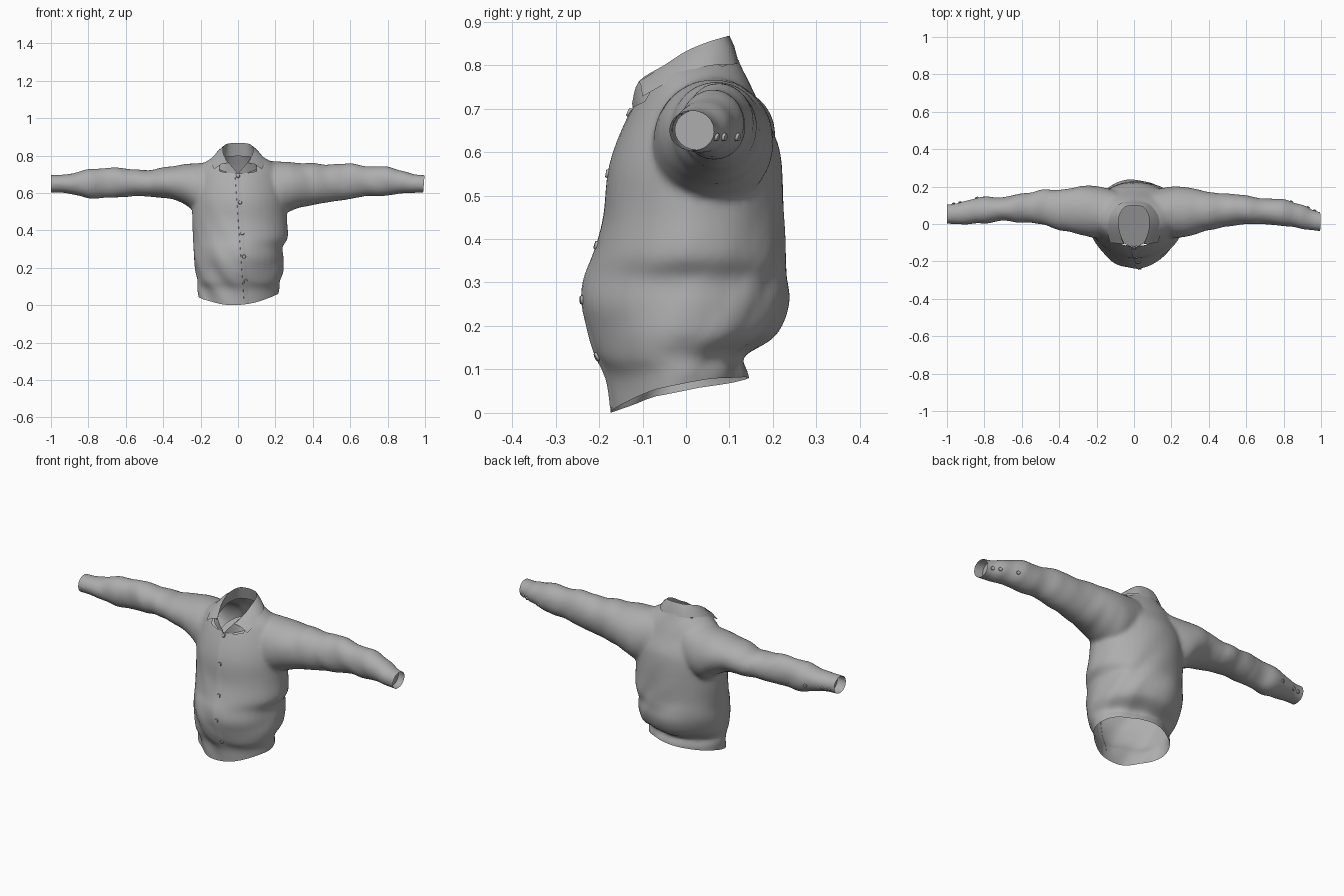
import bpy, bmesh, math
from mathutils import Vector, noise
from mathutils.bvhtree import BVHTree

if "Cube" in bpy.data.objects:
    bpy.data.objects.remove(bpy.data.objects["Cube"])

cloth = bpy.data.materials.new("grey cloth")
cloth.diffuse_color = (0.42, 0.42, 0.42, 1)
cloth.use_nodes = True
cloth.node_tree.nodes["Principled BSDF"].inputs["Base Color"].default_value = cloth.diffuse_color


def add_object(name, bm, angle=50):
    me = bpy.data.meshes.new(name)
    bm.to_mesh(me)
    bm.free()
    ob = bpy.data.objects.new(name, me)
    bpy.context.collection.objects.link(ob)
    me.materials.append(cloth)
    bpy.ops.object.select_all(action='DESELECT')
    ob.select_set(True)
    bpy.context.view_layer.objects.active = ob
    bpy.ops.object.shade_smooth_by_angle(angle=math.radians(angle))
    return ob


def spline(rows, steps):
    """Catmull-Rom samples through equally long rows of numbers."""
    out = []
    for i in range(len(rows) - 1):
        p = [rows[max(0, min(len(rows) - 1, i + k))] for k in (-1, 0, 1, 2)]
        for s in range(steps):
            t = s / steps
            out.append([0.5 * (2 * b + (c - a) * t + (2 * a - 5 * b + 4 * c - d) * t * t
                               + (3 * b - a - 3 * c + d) * t ** 3) for a, b, c, d in zip(*p)])
    return out + [list(rows[-1])]


def loft(bm, rows, place, front=1.0, n=40):
    """Closed tube; each row is position, then min/max on two axes."""
    rings = []
    for q, a0, a1, b0, b1 in spline(rows, 4):
        ring = []
        for k in range(n):
            t = 2 * math.pi * k / n
            c, s = math.cos(t), math.sin(t)
            power = front if s < 0 else 1
            a = (a0 + a1) / 2 + (a1 - a0) / 2 * math.copysign(abs(c) ** power, c)
            b = (b0 + b1) / 2 + (b1 - b0) / 2 * math.copysign(abs(s) ** power, s)
            ring.append(bm.verts.new(place(q, a, b)))
        rings.append(ring)
    for r, u in zip(rings, rings[1:]):
        for k in range(n):
            bm.faces.new((r[k], r[(k + 1) % n], u[(k + 1) % n], u[k]))
    bm.faces.new(rings[0][::-1])
    bm.faces.new(rings[-1])


# Shirt body: torso rows z, x0, x1, y0, y1
torso = [(-.1, -.205, .205, -.17, .13), (0, -.21, .21, -.176, .13), (.08, -.215, .218, -.182, .14),
         (.13, -.215, .224, -.207, .127), (.18, -.227, .242, -.226, .205), (.25, -.234, .242, -.239, .238),
         (.31, -.234, .238, -.23, .236), (.36, -.238, .267, -.212, .23), (.45, -.244, .262, -.19, .226),
         (.55, -.245, .258, -.18, .222), (.62, -.24, .25, -.16, .212), (.69, -.225, .23, -.129, .178),
         (.73, -.21, .215, -.108, .16), (.755, -.19, .195, -.096, .148), (.785, -.145, .15, -.085, .132),
         (.81, -.105, .105, -.08, .12), (.85, -.075, .075, -.07, .11), (.9, -.07, .07, -.07, .11)]
# Sleeve rows x, y0, y1, z0, z1
right = [(.1, -.05, .18, .5, .775), (.2, -.075, .2, .475, .77), (.27, -.07, .198, .5, .767),
         (.34, -.05, .186, .525, .76), (.42, -.03, .17, .54, .76), (.5, -.012, .162, .553, .752),
         (.6, -.002, .15, .568, .754), (.7, -.002, .135, .585, .742), (.8, -.012, .132, .588, .742),
         (.9, -.024, .104, .597, .712), (.98, -.038, .068, .602, .697), (1.1, -.05, .055, .602, .695)]
left = [(.1, -.05, .18, .5, .77), (.2, -.075, .203, .48, .762), (.27, -.062, .206, .53, .757),
        (.34, -.045, .192, .56, .747), (.42, -.026, .182, .574, .733), (.5, -.002, .183, .58, .724),
        (.6, .008, .162, .58, .732), (.7, .015, .144, .57, .734), (.8, .004, .144, .575, .725),
        (.9, -.002, .127, .595, .705), (.98, .0, .108, .602, .698), (1.1, .0, .105, .602, .698)]
bm = bmesh.new()
loft(bm, torso, lambda q, a, b: (a, b, q), 1.12)
loft(bm, right, lambda q, a, b: (q, a, b))
loft(bm, left, lambda q, a, b: (-q, a, b))
bmesh.ops.recalc_face_normals(bm, faces=bm.faces)
body = add_object("shirt_body", bm)

# Weld torso and sleeves into one skin
mod = body.modifiers.new("weld", 'REMESH')
mod.mode, mod.voxel_size = 'VOXEL', 0.01
mod = body.modifiers.new("relax", 'SMOOTH')
mod.factor, mod.iterations = 0.5, 10
skin = body.evaluated_get(bpy.context.evaluated_depsgraph_get()).to_mesh()
bm = bmesh.new()
bm.from_mesh(skin)
bpy.data.objects.remove(body)

# Soft wrinkles: rings round the sleeves, slanted folds on the torso
bm.normal_update()
moves = []
for v in bm.verts:
    x, y, z = v.co
    arm = min(1, max(0, (abs(x) - .24) / .12))
    low = min(1, max(0, (.5 - z) / .2))
    sleeve = noise.noise(Vector((x * 13 + z * 4, y * 5, z * 6)))
    trunk = noise.noise(Vector((x * 6 + 7, y * 4, z * 8 + x * 7 - y * 8)))
    fade = min(1, max(0, (1 - abs(x)) / .1))
    moves.append(v.normal * (arm * fade * .007 * sleeve + (1 - arm) * (.002 + .007 * low) * trunk))
for v, m in zip(bm.verts, moves):
    v.co += m


# Open the hem, cuffs and neck
def cut(co, no, clear):
    bmesh.ops.bisect_plane(bm, geom=bm.verts[:] + bm.edges[:] + bm.faces[:],
                           plane_co=co, plane_no=no, clear_outer=clear)


cut((0, 0, .045), (.05, .25, -1), True)
cut((.997, 0, .69), (1, 0, -.08), True)
cut((-.999, 0, .65), (-1, 0, 0), True)
cut((0, 0, .812), (0, 0, 1), True)
neck_co, neck_no = Vector((0, -.12, .705)), Vector((0, -.45, 1))
for co, no in ((neck_co, neck_no), ((.1, 0, 0), (1, 0, 0)), ((-.1, 0, 0), (1, 0, 0))):
    cut(co, no, False)
bmesh.ops.delete(bm, context='FACES', geom=[
    f for f in bm.faces if abs(f.calc_center_median().x) < .1
    and (f.calc_center_median() - neck_co).dot(neck_no) > 0])
# Hem rises towards the side seams
for v in bm.verts:
    if v.co.z < .12:
        v.co.z += .2 * (.12 - v.co.z) * min(1, (v.co.x / .2) ** 2)
tree = BVHTree.FromBMesh(bm)
add_object("shirt_body", bm, 60)


def strip(name, lines):
    """Sheet through matching lines of points."""
    b = bmesh.new()
    grid = [[b.verts.new(p) for p in line] for line in lines]
    for r, u in zip(grid, grid[1:]):
        for k in range(len(r) - 1):
            b.faces.new((r[k], r[k + 1], u[k + 1], u[k]))
    bmesh.ops.recalc_face_normals(b, faces=b.faces)
    return add_object(name, b)


def mirrored(half):
    pts = spline(half, 4)
    return [(-x, y, z) for x, y, z in pts[:0:-1]] + pts


# Collar: fold line, outer edge and the band inside
fold = [(0, .1, .868), (.05, .09, .865), (.076, .05, .853), (.081, 0, .832),
        (.074, -.05, .8), (.05, -.108, .763)]
edge = [(0, .122, .803), (.07, .112, .802), (.118, .065, .8), (.138, .01, .788),
        (.142, -.04, .762), (.128, -.1, .728)]
top, low = mirrored(fold), mirrored(edge)
mid = [tuple(.5 * a + .5 * b + o for a, b, o in zip(p, q, (0, 0, .008))) for p, q in zip(top, low)]
strip("collar_fall", [top, mid, low])
band_top = mirrored(fold + [(.006, -.124, .712)])
band_low = mirrored([(0, .116, .797), (.06, .106, .794), (.099, .055, .777), (.101, 0, .757),
                     (.1, -.07, .728), (.055, -.105, .709), (.006, -.122, .695)])
strip("collar_band", [band_top, band_low])


# Linings deep inside the neck and the cuffs
def lining(name, centre, u, v):
    b = bmesh.new()
    ring = [Vector(centre) + Vector(u) * math.cos(k * math.pi / 12) + Vector(v) * math.sin(k * math.pi / 12)
            for k in range(24)]
    b.faces.new([b.verts.new(p) for p in ring])
    add_object(name, b)


lining("neck_lining", (0, -.005, .66), (.1, 0, 0), (0, .115, .045))
lining("right_cuff_lining", (.95, .024, .651), (0, .05, 0), (0, 0, .046))
lining("left_cuff_lining", (-.95, .057, .651), (0, -.05, 0), (0, 0, .046))


# Front placket, laid on the cloth
def front_x(z):
    return .042 - .05 * (z / .7)


def on_front(x, z, lift):
    hit = tree.ray_cast(Vector((x, -1, z)), Vector((0, 1, 0)))[0]
    return (x, (hit.y if hit and hit.y < 0 else -.12) - lift, z)


heights = [.012 + .68 * i / 40 for i in range(41)]
strip("placket", [[on_front(front_x(z) + d, z, l) for z in heights]
                  for d, l in ((-.009, -.001), (-.008, .003), (.01, .002), (.03, -.002))])


# Buttons on the front and the cuffs
def button(name, start, direction, r):
    hit, normal = tree.ray_cast(Vector(start), Vector(direction))[:2]
    if hit is None:
        return
    if normal.dot(Vector(direction)) > 0:
        normal = -normal
    b = bmesh.new()
    bmesh.ops.create_cone(b, cap_ends=True, segments=16, radius1=r, radius2=r * .8, depth=.006)
    b.transform(normal.to_track_quat('Z', 'Y').to_matrix().to_4x4())
    bmesh.ops.translate(b, verts=b.verts, vec=hit + normal * .004)
    add_object(name, b, 30)


for i, z in enumerate((.69, .55, .385, .26, .13)):
    button(f"front_button_{i + 1}", (front_x(z) + .008, -1, z), (0, 1, 0), .011)
for side, word in ((1, "right"), (-1, "left")):
    for i, x in enumerate((.965, .93, .84)):
        button(f"{word}_cuff_button_{i + 1}", (side * x, 1, .635), (0, -1, 0), .01)
